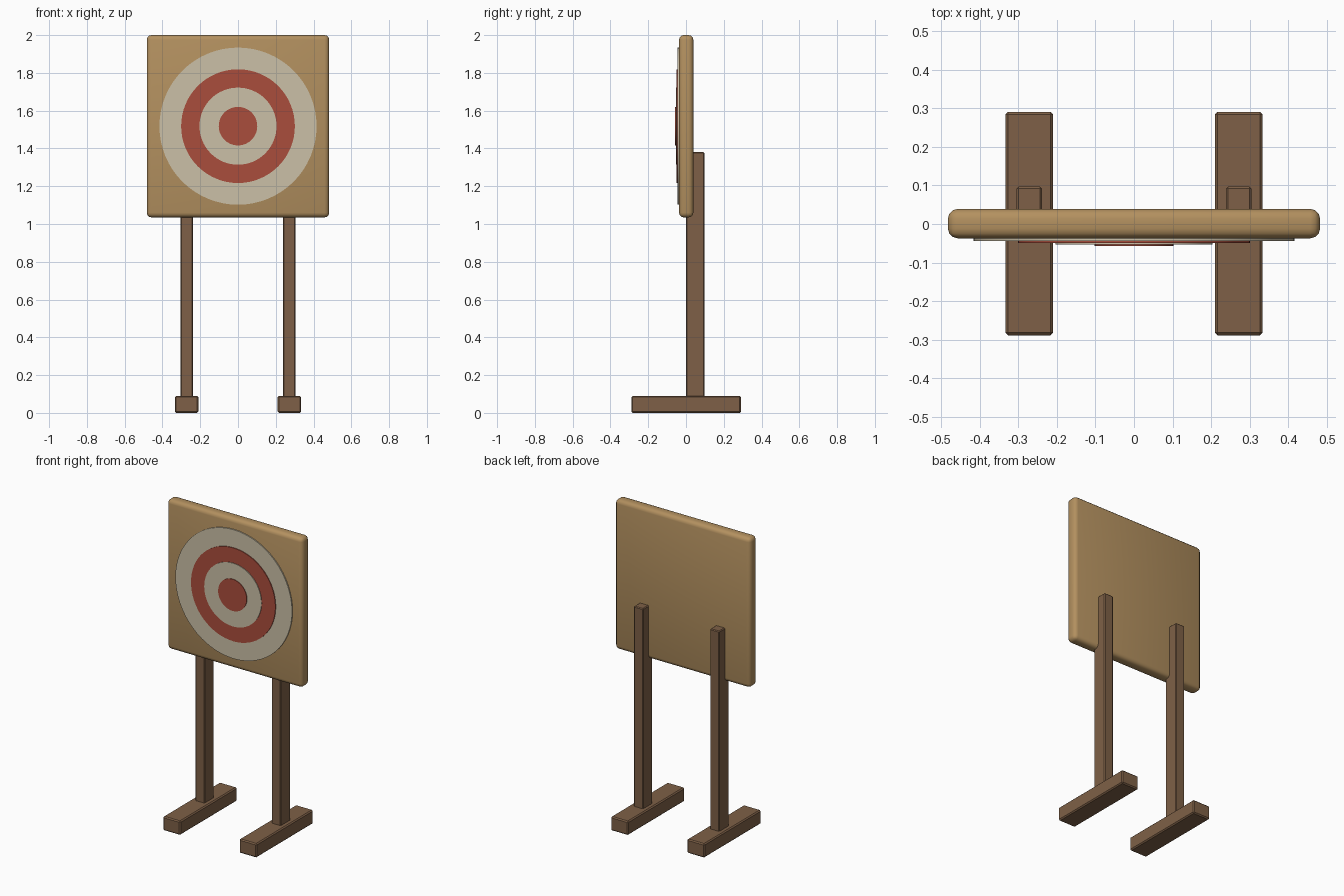
import bpy, math

if "Cube" in bpy.data.objects:
    bpy.data.objects.remove(bpy.data.objects["Cube"])


def material(name, rgb):
    m = bpy.data.materials.new(name)
    m.diffuse_color = (*rgb, 1)
    m.use_nodes = True
    m.node_tree.nodes["Principled BSDF"].inputs["Base Color"].default_value = m.diffuse_color
    return m


TAN = material("tan_board", (0.45, 0.28, 0.115))
WOOD = material("brown_wood", (0.21, 0.118, 0.063))
CREAM = material("cream_paint", (0.60, 0.53, 0.39))
RED = material("red_paint", (0.40, 0.075, 0.045))


def box(name, lo, hi, mat, bevel, segments):
    """Bevelled box between two corners."""
    bpy.ops.mesh.primitive_cube_add(size=1, location=[(a + b) / 2 for a, b in zip(lo, hi)])
    ob = bpy.context.object
    ob.name = name
    ob.scale = [b - a for a, b in zip(lo, hi)]
    bpy.ops.object.transform_apply(location=False, rotation=False, scale=True)
    ob.data.materials.append(mat)
    mod = ob.modifiers.new("soft_edges", 'BEVEL')
    mod.width, mod.segments = bevel, segments
    bpy.ops.object.modifier_apply(modifier=mod.name)
    bpy.ops.object.shade_smooth_by_angle(angle=math.radians(35))
    return ob


def disc(name, radius, front, back, mat):
    """Thin painted disc facing the front."""
    bpy.ops.mesh.primitive_cylinder_add(vertices=64, radius=radius, depth=back - front,
                                        location=(0, (front + back) / 2, 1.518),
                                        rotation=(math.pi / 2, 0, 0))
    ob = bpy.context.object
    ob.name = name
    ob.data.materials.append(mat)
    bpy.ops.object.shade_smooth_by_angle(angle=math.radians(30))


# Square backing board
box("board", (-0.483, -0.037, 1.035), (0.483, 0.039, 2.0), TAN, 0.025, 3)

# Target rings, each slightly proud of the last
disc("outer_ring", 0.416, -0.044, -0.036, CREAM)
disc("red_ring", 0.301, -0.049, -0.043, RED)
disc("inner_ring", 0.204, -0.053, -0.048, CREAM)
disc("bullseye", 0.102, -0.057, -0.052, RED)

# Posts and feet on both sides
for side, s in (("left", -1), ("right", 1)):
    x = s * 0.272
    box(side + "_post", (x - 0.033, 0.0, 0.06), (x + 0.033, 0.097, 1.38), WOOD, 0.005, 1)
    box(side + "_foot", (x - 0.062, -0.289, 0.0), (x + 0.062, 0.291, 0.09), WOOD, 0.007, 1)
